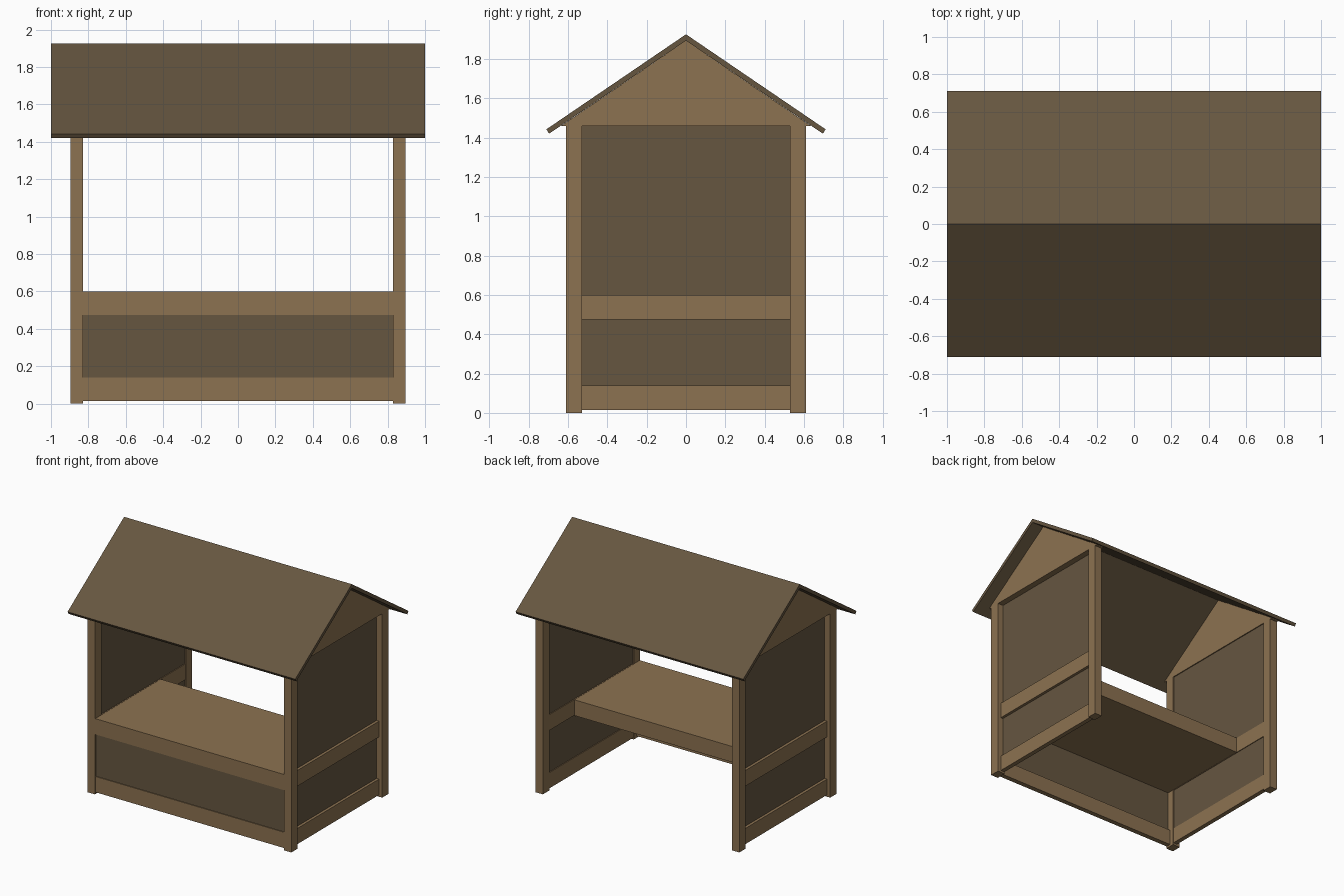
import bpy
import bmesh

cube = bpy.data.objects.get("Cube")
if cube:
    bpy.data.objects.remove(cube, do_unlink=True)


def make_material(name, rgb):
    mat = bpy.data.materials.new(name)
    mat.use_nodes = True
    color = (*rgb, 1.0)
    mat.diffuse_color = color
    mat.node_tree.nodes["Principled BSDF"].inputs["Base Color"].default_value = color
    return mat


light_wood = make_material("light_wood", (0.262, 0.168, 0.082))
dark_wood = make_material("dark_wood", (0.133, 0.093, 0.051))


def extrude_profile(name, profile, x0, x1, mat):
    """Extrude a (y, z) outline along x."""
    bm = bmesh.new()
    face = bm.faces.new([bm.verts.new((x0, y, z)) for y, z in profile])
    grown = bmesh.ops.extrude_face_region(bm, geom=[face])["geom"]
    verts = [g for g in grown if isinstance(g, bmesh.types.BMVert)]
    bmesh.ops.translate(bm, verts=verts, vec=(x1 - x0, 0, 0))
    bmesh.ops.recalc_face_normals(bm, faces=bm.faces)
    mesh = bpy.data.meshes.new(name)
    bm.to_mesh(mesh)
    bm.free()
    mesh.materials.append(mat)
    obj = bpy.data.objects.new(name, mesh)
    bpy.context.collection.objects.link(obj)
    return obj


def box(name, xs, ys, zs, mat):
    outline = [(ys[0], zs[0]), (ys[1], zs[0]), (ys[1], zs[1]), (ys[0], zs[1])]
    return extrude_profile(name, outline, *xs, mat)


POST_X = (0.83, 0.895)
POST_Y = (0.53, 0.61)
EAVE_Z, APEX_Z = 1.46, 1.893
LOW_RAIL = (0.015, 0.14)
HIGH_RAIL = (0.475, 0.6)

# Two end walls: posts, rails, recessed panel and gable
for side, sx in (("left", 1), ("right", -1)):
    def span(a, b):
        return sorted((sx * a, sx * b))

    for end, sy in (("front", -1), ("back", 1)):
        box(f"{end}_{side}_post", span(*POST_X),
            sorted(sy * y for y in POST_Y), (0, EAVE_Z), light_wood)
    inner_y = (-POST_Y[0], POST_Y[0])
    box(f"{side}_panel", span(0.838, 0.846), inner_y, (0.1, EAVE_Z), dark_wood)
    for label, zs in (("lower", LOW_RAIL), ("upper", HIGH_RAIL)):
        box(f"{side}_{label}_rail", span(0.832, 0.868), inner_y, zs, light_wood)
    extrude_profile(f"{side}_gable",
                    [(-0.635, EAVE_Z), (0.635, EAVE_Z), (0, APEX_Z)],
                    *span(*POST_X), light_wood)

# Front counter with panel and bottom rail
inner_x = (-POST_X[0], POST_X[0])
box("counter", inner_x, (-0.606, 0.215), HIGH_RAIL, light_wood)
box("front_panel", inner_x, (-0.598, -0.588), (0.1, HIGH_RAIL[0]), dark_wood)
box("front_lower_rail", inner_x, (-0.604, -0.565), LOW_RAIL, light_wood)

# Pitched roof
extrude_profile("roof",
                [(-0.71, 1.442), (0, 1.925), (0.71, 1.442),
                 (0.696, 1.42), (0, APEX_Z), (-0.696, 1.42)],
                -1, 1, dark_wood)
